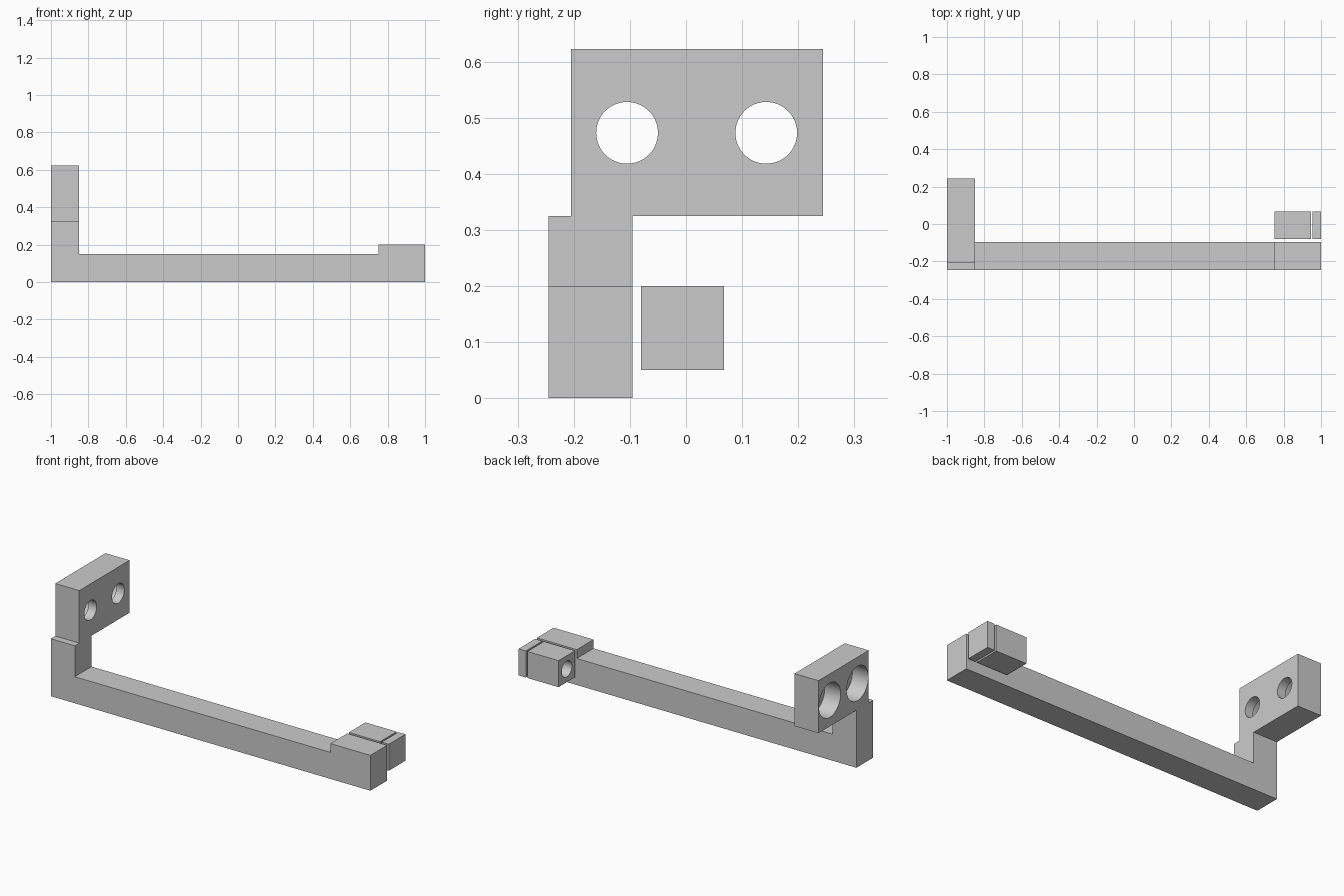
import bpy
import bmesh
import math

if "Cube" in bpy.data.objects:
    bpy.data.objects.remove(bpy.data.objects["Cube"])

grey = bpy.data.materials.new("light grey")
grey.diffuse_color = (0.6, 0.6, 0.6, 1)
grey.use_nodes = True
grey.node_tree.nodes["Principled BSDF"].inputs["Base Color"].default_value = grey.diffuse_color


def add_object(name, bm):
    bmesh.ops.recalc_face_normals(bm, faces=bm.faces)
    mesh = bpy.data.meshes.new(name)
    bm.to_mesh(mesh)
    bm.free()
    mesh.materials.append(grey)
    obj = bpy.data.objects.new(name, mesh)
    bpy.context.collection.objects.link(obj)
    return obj


def prism(name, profile, y0, y1):
    """Extrude an (x, z) profile along y."""
    bm = bmesh.new()
    face = bm.faces.new([bm.verts.new((x, y0, z)) for x, z in profile])
    new = bmesh.ops.extrude_face_region(bm, geom=[face])["geom"]
    verts = [g for g in new if isinstance(g, bmesh.types.BMVert)]
    bmesh.ops.translate(bm, verts=verts, vec=(0, y1 - y0, 0))
    return add_object(name, bm)


def box(name, x0, x1, y0, y1, z0, z1):
    return prism(name, [(x0, z0), (x1, z0), (x1, z1), (x0, z1)], y0, y1)


def rod(name, x0, x1, y, z, radius):
    """Cylinder lying along x, used as a cutter."""
    bpy.ops.mesh.primitive_cylinder_add(
        vertices=64, radius=radius, depth=x1 - x0,
        location=((x0 + x1) / 2, y, z), rotation=(0, math.pi / 2, 0))
    obj = bpy.context.object
    obj.name = name
    obj.hide_render = True
    return obj


def combine(target, tool, operation):
    mod = target.modifiers.new("combine", "BOOLEAN")
    mod.operation = operation
    mod.solver = "EXACT"
    mod.object = tool
    bpy.context.view_layer.objects.active = target
    bpy.ops.object.modifier_apply(modifier=mod.name)
    bpy.data.objects.remove(tool, do_unlink=True)


# Long arm with upright post and raised end
arm = prism("arm", [(-1, 0), (1, 0), (1, 0.2), (0.75, 0.2), (0.75, 0.15),
                    (-0.85, 0.15), (-0.85, 0.325), (-1, 0.325)],
            -0.245, -0.095)

# Mounting plate on the post, with two counterbored holes
plate = box("mounting_plate", -1, -0.85, -0.205, 0.244, 0.325, 0.622)
for y in (-0.105, 0.143):
    combine(plate, rod("bore_cutter", -1.1, -0.7, y, 0.473, 0.055), "DIFFERENCE")
    combine(plate, rod("counterbore_cutter", -1.1, -0.9, y, 0.473, 0.097), "DIFFERENCE")
combine(arm, plate, "UNION")

# Clamp block with a hole, and its thin end cap
block = box("clamp_block", 0.75, 0.945, -0.08, 0.068, 0.05, 0.2)
combine(block, rod("block_cutter", 0.65, 1.05, -0.006, 0.125, 0.045), "DIFFERENCE")
cap = box("end_cap", 0.955, 1, -0.08, 0.068, 0.05, 0.2)

# Smooth hole walls, sharp corners
for obj in (arm, block, cap):
    bpy.ops.object.select_all(action="DESELECT")
    obj.select_set(True)
    bpy.context.view_layer.objects.active = obj
    bpy.ops.object.shade_smooth_by_angle(angle=math.radians(30))
